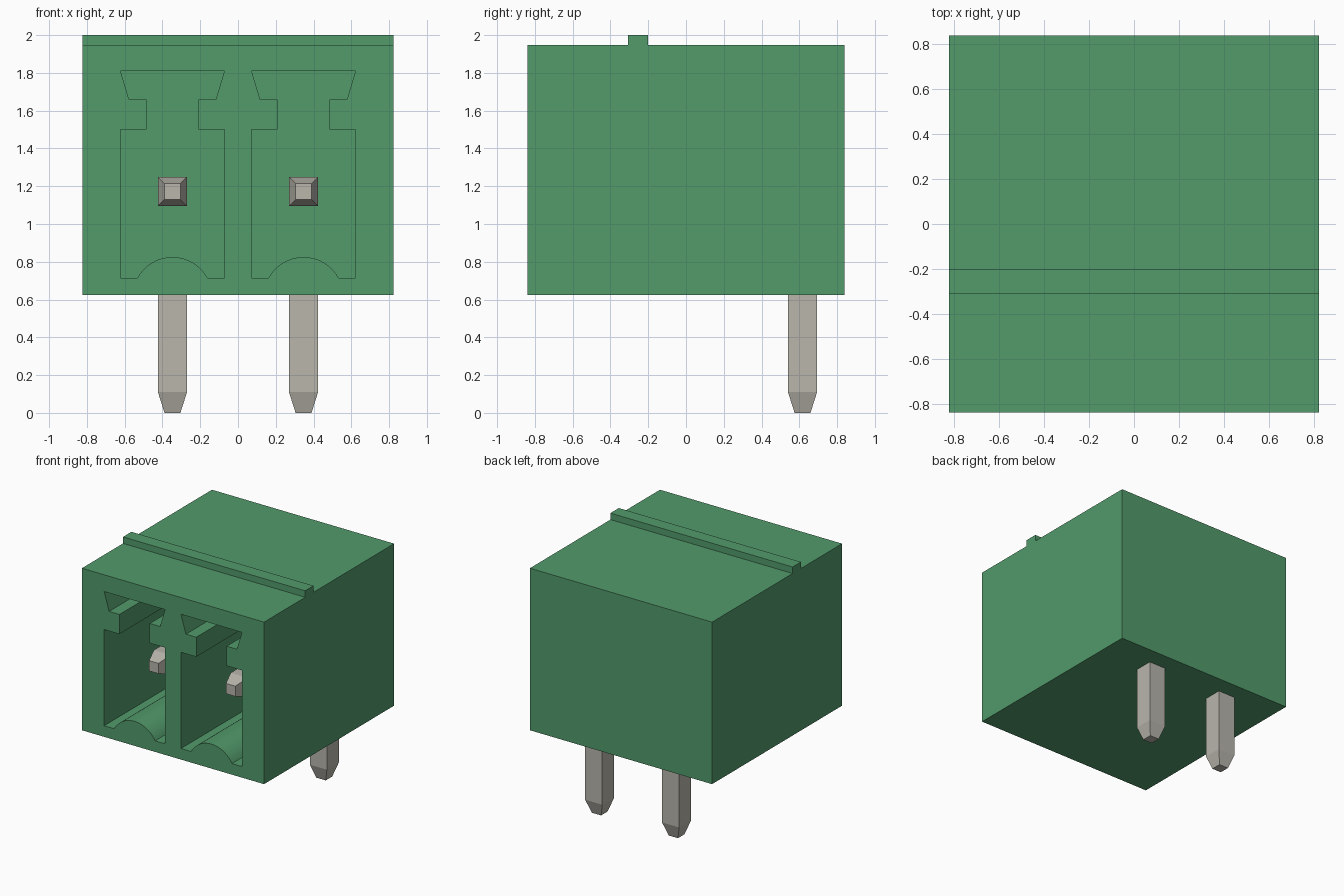
import bpy
import bmesh
import math

cube = bpy.data.objects.get("Cube")
if cube:
    bpy.data.objects.remove(cube, do_unlink=True)


def material(name, rgb):
    m = bpy.data.materials.new(name)
    m.use_nodes = True
    m.diffuse_color = (*rgb, 1)
    bsdf = m.node_tree.nodes["Principled BSDF"]
    bsdf.inputs["Base Color"].default_value = (*rgb, 1)
    bsdf.inputs["Roughness"].default_value = 0.6
    return m


green = material("green plastic", (0.085, 0.325, 0.147))
metal = material("tinned metal", (0.48, 0.465, 0.41))


def loft(name, rings, mat):
    """Join matching rings of points into a closed solid."""
    bm = bmesh.new()
    loops = [[bm.verts.new(p) for p in ring] for ring in rings]
    n = len(loops[0])
    for a, b in zip(loops, loops[1:]):
        for i in range(n):
            j = (i + 1) % n
            bm.faces.new((a[i], a[j], b[j], b[i]))
    bm.faces.new(loops[0])
    bm.faces.new(loops[-1])
    bmesh.ops.recalc_face_normals(bm, faces=bm.faces)
    mesh = bpy.data.meshes.new(name)
    bm.to_mesh(mesh)
    bm.free()
    mesh.materials.append(mat)
    ob = bpy.data.objects.new(name, mesh)
    bpy.context.collection.objects.link(ob)
    return ob


def select_only(ob):
    bpy.ops.object.select_all(action='DESELECT')
    ob.select_set(True)
    bpy.context.view_layer.objects.active = ob


PITCH = 0.347       # distance of each pole from the centre
HALF_W, HALF_D = 0.822, 0.838
BASE, TOP = 0.625, 1.947

# Housing: side profile with the raised rib, extruded across the width
side = [(-HALF_D, BASE), (HALF_D, BASE), (HALF_D, TOP), (-0.2, TOP),
        (-0.2, 2.0), (-0.308, 2.0), (-0.308, TOP), (-HALF_D, TOP)]
housing = loft("housing", [[(x, y, z) for y, z in side] for x in (-HALF_W, HALF_W)], green)

# Socket outline: dovetail slot on top, narrow neck, curved ridge on the floor
half = [(0.275, 1.81), (0.23, 1.66), (0.137, 1.66), (0.137, 1.50),
        (0.275, 1.50), (0.275, 0.715)]
radius, centre_z = 0.2106, 0.6144
reach = math.asin(0.185 / radius)
steps = 20
ridge = []
for i in range(steps + 1):
    a = reach * (1 - 2 * i / steps)
    ridge.append((radius * math.sin(a), centre_z + radius * math.cos(a)))
outline = half + ridge + [(-x, z) for x, z in reversed(half)]

# Cut one socket per pole
for s in (-1, 1):
    cutter = loft("socket_cutter", [[(s * PITCH + x, y, z) for x, z in outline]
                                    for y in (-1.0, 0.42)], green)
    cutter.hide_render = True
    mod = housing.modifiers.new("socket", 'BOOLEAN')
    mod.operation = 'DIFFERENCE'
    mod.solver = 'EXACT'
    mod.object = cutter
    select_only(housing)
    bpy.ops.object.modifier_apply(modifier=mod.name)
    bpy.data.objects.remove(cutter, do_unlink=True)

select_only(housing)
bpy.ops.object.shade_smooth_by_angle(angle=math.radians(25))

# Bent contact pins: square section, mitred corner, tapered at both ends
R, TIP = 0.077, 0.042
PIN_Y, PIN_Z = 0.617, 1.172
CORNERS = [(-1, -1), (1, -1), (1, 1), (-1, 1)]


def pin_ring(cx, y, z, r, lean_y, lean_z):
    return [(cx + u * r, y + v * r * lean_y, z + v * r * lean_z) for u, v in CORNERS]


for name, s in (("right_pin", -1), ("left_pin", 1)):
    cx = s * PITCH
    loft(name, [pin_ring(cx, -0.59, PIN_Z, TIP, 0, 1),
                pin_ring(cx, -0.48, PIN_Z, R, 0, 1),
                pin_ring(cx, PIN_Y, PIN_Z, R, 1, 1),
                pin_ring(cx, PIN_Y, 0.11, R, 1, 0),
                pin_ring(cx, PIN_Y, 0.0, TIP, 1, 0)], metal)
